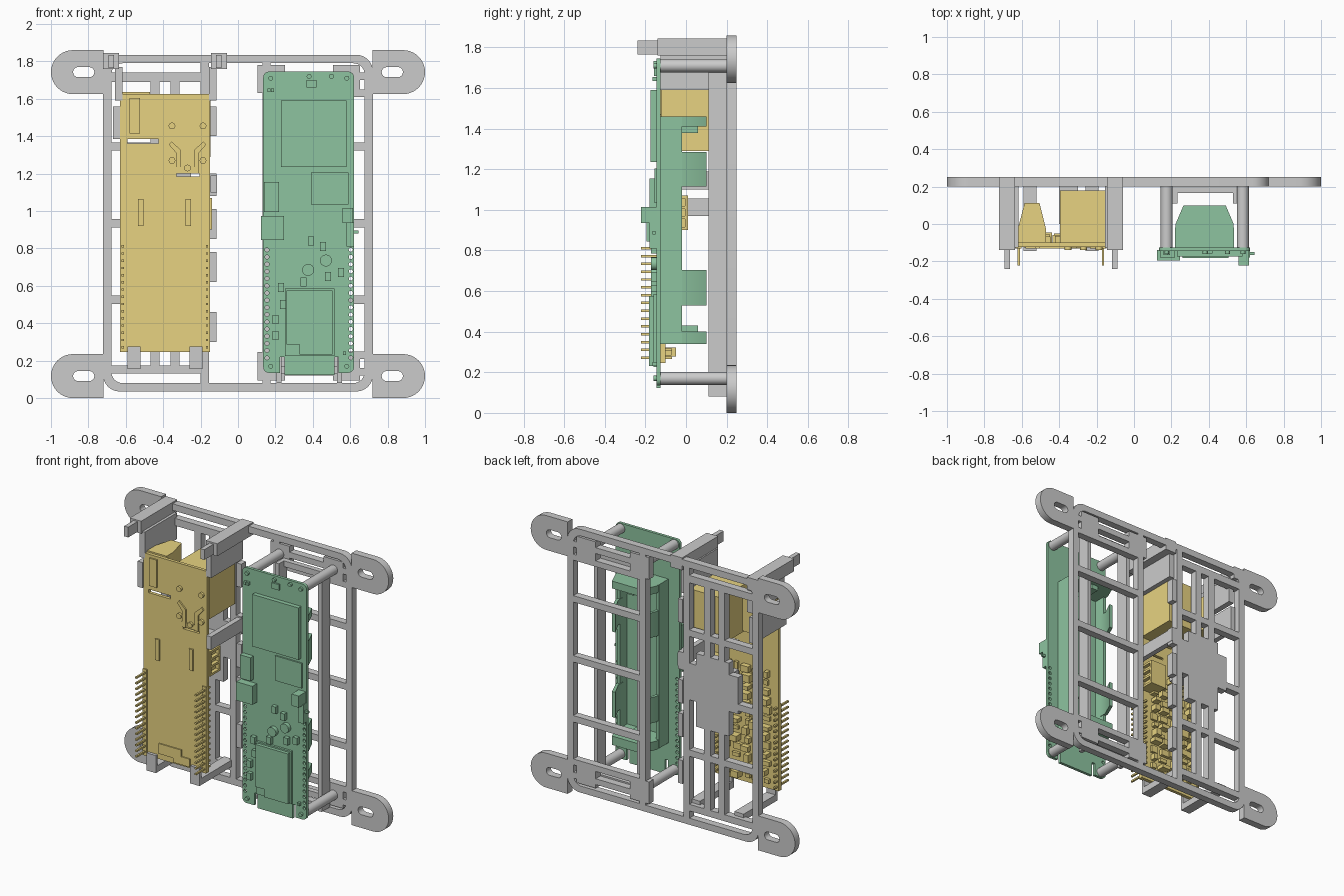
import bpy, bmesh, math, random
from mathutils import Matrix, Vector

if "Cube" in bpy.data.objects:
    bpy.data.objects.remove(bpy.data.objects["Cube"])

random.seed(4)


def material(name, rgb):
    m = bpy.data.materials.new(name)
    m.diffuse_color = (*rgb, 1)
    m.use_nodes = True
    m.node_tree.nodes["Principled BSDF"].inputs["Base Color"].default_value = m.diffuse_color
    return m


GOLD = material("gold_board", (0.8, 0.65, 0.22))
GREEN = material("green_board", (0.27, 0.55, 0.35))


def add(name, mesh, mat=None):
    o = bpy.data.objects.new(name, mesh)
    bpy.context.collection.objects.link(o)
    if mat:
        mesh.materials.append(mat)
    return o


def boxes(name, items, mat=None):
    """One object from boxes given as (x0, x1, y0, y1, z0, z1)."""
    bm = bmesh.new()
    for x0, x1, y0, y1, z0, z1 in items:
        m = Matrix.Translation(((x0 + x1) / 2, (y0 + y1) / 2, (z0 + z1) / 2))
        bmesh.ops.create_cube(bm, size=1, matrix=m @ Matrix.Diagonal((x1 - x0, y1 - y0, z1 - z0, 1)))
    me = bpy.data.meshes.new(name)
    bm.to_mesh(me)
    bm.free()
    return add(name, me, mat)


def cylinders(name, centres, r, y0, y1, mat=None, seg=32):
    """Cylinders along y at (x, z) centres."""
    bm = bmesh.new()
    for x, z in centres:
        m = Matrix.Translation((x, (y0 + y1) / 2, z)) @ Matrix.Rotation(math.pi / 2, 4, 'X')
        bmesh.ops.create_cone(bm, cap_ends=True, segments=seg, radius1=r, radius2=r, depth=y1 - y0, matrix=m)
    me = bpy.data.meshes.new(name)
    bm.to_mesh(me)
    bm.free()
    return smooth(add(name, me, mat))


def smooth(o):
    bpy.ops.object.select_all(action='DESELECT')
    o.select_set(True)
    bpy.context.view_layer.objects.active = o
    bpy.ops.object.shade_smooth_by_angle(angle=math.radians(30))
    return o


def sheet(name, loops, lo, hi, mat=None, upright=True):
    """Extruded outline with holes; upright: xz outline along y, else xy outline along z."""
    cu = bpy.data.curves.new(name, 'CURVE')
    cu.dimensions, cu.fill_mode, cu.extrude = '2D', 'BOTH', (hi - lo) / 2
    for pts in loops:
        s = cu.splines.new('POLY')
        s.points.add(len(pts) - 1)
        for p, (a, b) in zip(s.points, pts):
            p.co = (a, b, 0, 1)
        s.use_cyclic_u = True
    tmp = bpy.data.objects.new(name, cu)
    bpy.context.collection.objects.link(tmp)
    me = bpy.data.meshes.new_from_object(tmp.evaluated_get(bpy.context.evaluated_depsgraph_get()))
    bpy.data.objects.remove(tmp)
    mid = (lo + hi) / 2
    if upright:
        me.transform(Matrix.Translation((0, mid, 0)) @ Matrix.Rotation(math.pi / 2, 4, 'X'))
    else:
        me.transform(Matrix.Translation((0, 0, mid)))
    bm = bmesh.new()
    bm.from_mesh(me)
    bmesh.ops.remove_doubles(bm, verts=bm.verts, dist=1e-5)
    bmesh.ops.recalc_face_normals(bm, faces=bm.faces)
    bm.to_mesh(me)
    bm.free()
    me.materials.clear()
    return smooth(add(name, me, mat))


def arc(cx, cz, r, a0, a1, n=8):
    return [(cx + r * math.cos(math.radians(a0 + (a1 - a0) * i / n)),
             cz + r * math.sin(math.radians(a0 + (a1 - a0) * i / n))) for i in range(n + 1)]


def rounded(x0, x1, z0, z1, r):
    return (arc(x1 - r, z1 - r, r, 0, 90) + arc(x0 + r, z1 - r, r, 90, 180)
            + arc(x0 + r, z0 + r, r, 180, 270) + arc(x1 - r, z0 + r, r, 270, 360))


def rect(x0, x1, z0, z1):
    return [(x0, z0), (x1, z0), (x1, z1), (x0, z1)]


def circle(x, z, r, n=12):
    return arc(x, z, r, 0, 360 - 360 / n, n - 1)


# ---- base frame with mounting ears ----
sheet("outer_frame", [rounded(-.722, .722, .035, 1.835, .09), rounded(-.677, .677, .08, 1.79, .06)], .2, .25)
for side in (-1, 1):
    for z in (.1175, 1.7425):
        r = .1175
        ear = [(.72, z - r)] + arc(.8825, z, r, -90, 90, 20) + [(.72, z + r)]
        slot = arc(.855, z, .027, -90, 90) + arc(.795, z, .027, 90, 270)
        sheet("mounting_ear", [[(side * a, b) for a, b in ear], [(side * a, b) for a, b in slot]], .2, .25)
bars = [(x, x + .045, .2, .25, .06, 1.81) for x in (-.2, .13)]
bars += [(x, x + .048, .2, .25, .15, 1.72) for x in (-.468, -.36)]
for z in (.525, .935, 1.345):
    bars += [(-.7, -.155, .2, .25, z - .022, z + .022), (.135, .7, .2, .25, z - .022, z + .022)]
bars += [(-.7, -.155, .2, .25, .13, .175), (-.7, -.155, .2, .25, 1.69, 1.74)]
bars += [(.15, .69, .2, .25, z, z + .04) for z in (.12, .21, 1.61, 1.7)]
boxes("frame_bars", bars)
boxes("backing_plate", [(-.5, -.25, .2, .25, .72, 1.22), (-.57, -.2, .2, .25, .89, 1.14)])

# ---- walls and standoffs under the green board ----
boxes("tray_walls", [(.205, .232, .11, .2, .08, 1.69), (.53, .557, .11, .2, .08, 1.69),
                     (.205, .557, .165, .2, .13, .17), (.205, .557, .165, .2, 1.65, 1.69)])
boxes("standoff_pads", [(x, x + .145, .2, .25, z, z + .15) for x in (.105, .508) for z in (.095, 1.63)])
cylinders("standoffs", [(x, z) for x in (.175, .582) for z in (.17, 1.71)], .032, -.125, .22)

# ---- snap brackets holding the gold board ----
top = []
for cx, inner in ((-.678, -.637), (-.102, -.135)):
    top += [(cx - .043, cx + .043, -.14, .25, 1.76, 1.845), (cx - .015, cx + .015, -.24, -.13, 1.765, 1.835),
            (inner - .02, inner + .02, -.125, .22, 1.59, 1.77)]
boxes("top_brackets", top)
hooks = []
for x in (-.59, -.26):
    hooks += [(x, x + .07, -.145, .22, .155, .2), (x, x + .07, -.145, -.125, .155, .275)]
boxes("bottom_hooks", hooks)
boxes("side_clips", [(-.148, -.112, -.13, .25, 1.1, 1.19), (-.668, -.632, -.13, .22, 1.385, 1.56),
                     (-.2, -.115, .2, .25, 1.08, 1.2), (-.4, -.3, 0, .2, .97, 1.055)])
boxes("edge_stops", [(-.15, -.115, .2, .25, z, z + .16) for z in (.3, .62, .85, 1.4)])

# ---- gold board ----
sheet("gold_board", [rect(-.63, -.15, .245, 1.625), rect(-.59, -.425, 1.362, 1.385),
                     rect(-.33, -.205, 1.185, 1.2)], -.122, -.1, GOLD)
boxes("socket_block", [(-.395, -.147, -.1, .18, 1.29, 1.61)], GOLD)
sheet("tapered_port", [[(-.622, -.1), (-.622, -.03), (-.585, .112), (-.505, .112), (-.47, -.03), (-.47, -.1)]],
      1.39, 1.635, GOLD, upright=False)
# terminal block with open slots
boxes("terminal_block", [(-.26, -.165, -.1, .01, .9, 1.07)]
      + [(-.17, -.14, -.1, .01, z, z + .015) for z in (.9, .955, 1.005, 1.055)]
      + [(-.17, -.14, -.1, -.085, .9, 1.07), (-.17, -.14, -.005, .01, .9, 1.07)], GOLD)
pins = []
for x in (-.616, -.166):
    pins.append((x - .015, x + .015, -.13, -.1, .245, .835))
    pins += [(x - .006, x + .006, -.222, -.07, .272 + i * .0385 - .006, .272 + i * .0385 + .006) for i in range(15)]
boxes("pin_headers", pins, GOLD)
boxes("gold_front_parts", [(-.58, -.525, -.132, -.12, 1.415, 1.605), (-.535, -.505, -.132, -.12, .92, 1.065),
                           (-.28, -.25, -.132, -.12, .92, 1.065), (-.51, -.34, -.13, -.12, .285, .355),
                           (-.4, -.275, -.13, -.12, .255, .31), (-.34, -.21, -.126, -.12, 1.2, 1.235)], GOLD)
cylinders("solder_pegs", [(-.353, 1.455), (-.187, 1.455), (-.353, 1.27), (-.187, 1.27), (-.27, 1.23)],
          .018, -.138, -.12, GOLD, 16)
for s in (-1, 1):
    sheet("angled_tab", [[(-.27 + s * a, b) for a, b in
                          ((.035, 1.2), (.06, 1.2), (.06, 1.31), (.1, 1.355), (.085, 1.372), (.035, 1.325))]],
          -.132, -.12, GOLD)
# small parts on the rear face of the gold board
chips = []
for i in range(5):
    for j in range(13):
        w, h = random.uniform(.012, .034), random.uniform(.012, .026)
        x = -.55 + i * .075 + random.uniform(-.01, .01)
        z = .3 + j * .061
        chips.append((x - w, x + w, -.1, random.uniform(-.085, -.045), z - h, z + h))
boxes("gold_rear_parts", chips, GOLD)

# ---- green board ----
outline = (arc(.59, 1.715, .03, 0, 90) + arc(.165, 1.715, .03, 90, 180) + arc(.165, .165, .03, 180, 270)
           + [(.225, .135), (.225, .22), (.248, .22), (.248, .122), (.515, .122), (.515, .22), (.538, .22), (.538, .135)]
           + arc(.59, .165, .03, 270, 360))
holes = [circle(x, .215 + i * .0385, .011) for x in (.155, .603) for i in range(16)]
sheet("green_board", [outline] + holes, -.145, -.125, GREEN)
boxes("green_modules", [(.23, .58, -.175, -.14, 1.235, 1.59), (.39, .59, -.155, -.14, 1.035, 1.205),
                        (.14, .22, -.18, -.14, .995, 1.155), (.25, .515, -.16, -.14, .225, .585),
                        (.26, .505, -.183, -.15, .285, .575), (.33, .505, -.183, -.15, .232, .3),
                        (.365, .42, -.158, -.14, 1.66, 1.7)], GREEN)
boxes("usb_socket", [(.123, .245, -.195, -.14, .845, .972)], GREEN)
boxes("edge_switch", [(.56, .615, -.222, -.14, .935, 1.015), (.58, .62, -.18, -.125, .81, .94),
                      (.615, .645, -.165, -.15, .88, .895)], GREEN)
small = [(.39, .84), (.455, .81), (.48, .65), (.55, .67), (.35, .62), (.23, .59), (.2, .42), (.2, .335), (.24, .5)]
boxes("green_small_parts", [(x - .016, x + .016, -.172, -.14, z - .024, z + .024) for x, z in small]
      + [(x - .008, x + .008, -.165, -.14, z - .01, z + .01) for x, z in ((.165, 1.645), (.57, .24), (.185, 1.645))],
      GREEN)
cylinders("green_round_parts", [(.375, .685), (.47, .735)], .032, -.172, -.14, GREEN, 16)
cylinders("screw_heads", [(x, z) for x in (.175, .582) for z in (.17, 1.71)] + [(.38, 1.72), (.5, 1.72)],
          .013, -.16, -.14, GREEN, 16)

# ---- battery holder behind the green board ----
boxes("holder_tray", [(.22, .535, -.127, -.1, .34, 1.46), (.22, .24, -.127, -.02, .34, 1.46),
                      (.515, .535, -.127, -.02, .34, 1.46)], GREEN)
wall = [(.222, -.12), (.222, 0), (.265, .1), (.49, .1), (.533, 0), (.533, -.12)]
for z0, z1 in ((.34, .4), (1.41, 1.46)):
    sheet("holder_end", [wall], z0, z1, GREEN, upright=False)
clip = [(.222, -.05), (.222, 0), (.265, .1), (.29, .1), (.243, 0), (.243, -.05)]
for z0, z1 in ((.53, .705), (1.115, 1.285)):
    sheet("holder_clip_left", [clip], z0, z1, GREEN, upright=False)
    sheet("holder_clip_right", [[(.755 - a, b) for a, b in clip]], z0, z1, GREEN, upright=False)
boxes("holder_contacts", [(.355, .405, -.1, .06, .4, .43), (.355, .405, -.1, .06, 1.38, 1.41)], GREEN)
